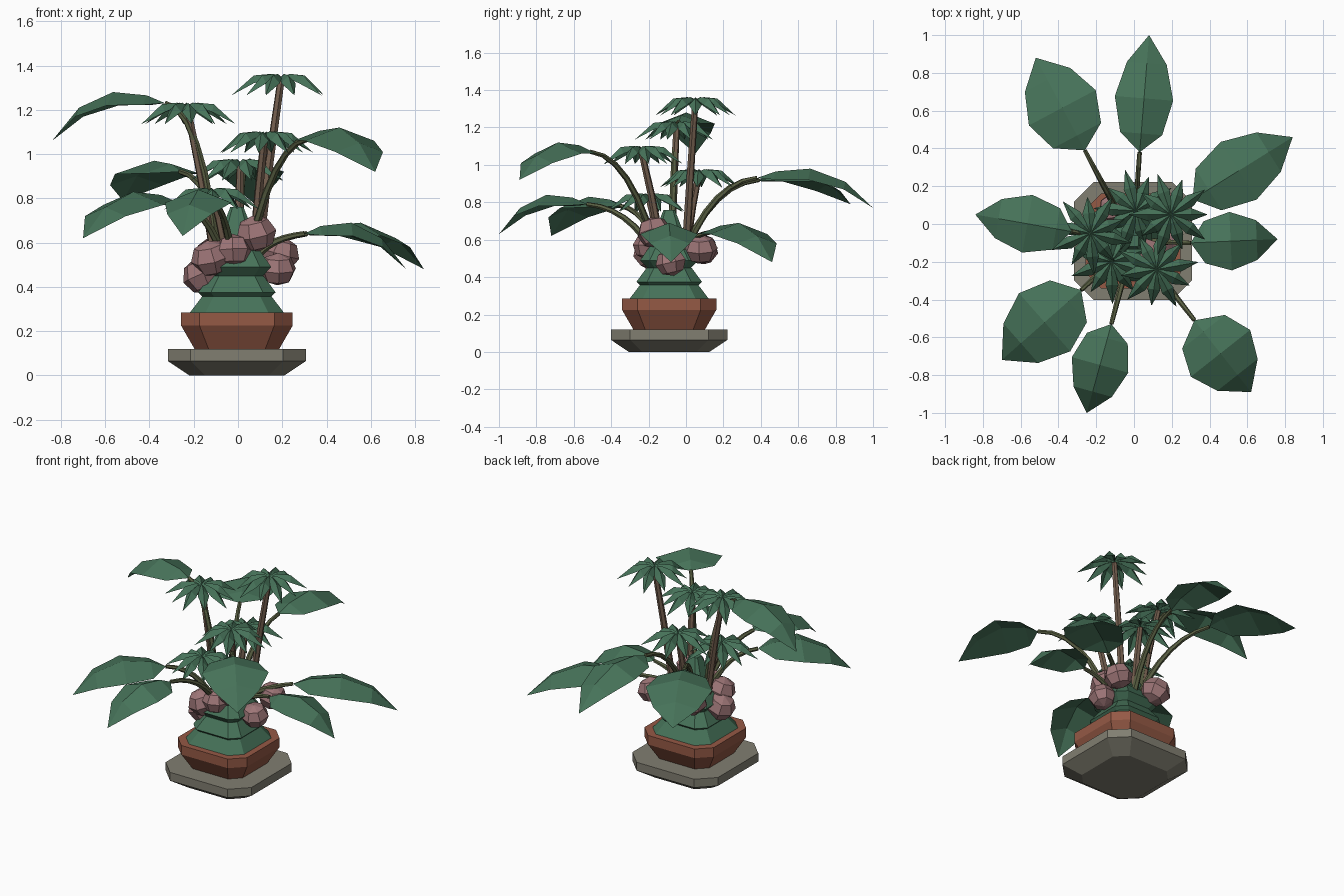
import bpy, bmesh, math, random
from mathutils import Vector, Matrix

if "Cube" in bpy.data.objects:
    bpy.data.objects.remove(bpy.data.objects["Cube"])
random.seed(4)

def mat(name, col):
    m = bpy.data.materials.new(name)
    m.diffuse_color = (*col, 1)
    m.use_nodes = True
    m.node_tree.nodes["Principled BSDF"].inputs["Base Color"].default_value = m.diffuse_color
    return m

GREEN = mat("leaf green", (0.062, 0.17, 0.10))
CLAY = mat("terracotta", (0.30, 0.10, 0.06))
STONE = mat("grey stone", (0.22, 0.21, 0.165))
PINK = mat("dusty pink", (0.34, 0.18, 0.185))
WOOD = mat("brown stalk", (0.17, 0.11, 0.075))
STEM = mat("olive stem", (0.10, 0.115, 0.055))
CX, CY = -0.005, -0.09

def finish(name, bm, material, closed=True):
    if closed:
        bmesh.ops.recalc_face_normals(bm, faces=bm.faces)
    me = bpy.data.meshes.new(name)
    bm.to_mesh(me)
    bm.free()
    me.materials.append(material)
    ob = bpy.data.objects.new(name, me)
    bpy.context.collection.objects.link(ob)
    return ob

def loft(bm, rings):
    """Bridge rings of points into a closed, capped solid."""
    vs = [[bm.verts.new(p) for p in r] for r in rings]
    n = len(vs[0])
    for a, b in zip(vs, vs[1:]):
        for i in range(n):
            j = (i + 1) % n
            bm.faces.new((a[i], a[j], b[j], b[i]))
    bm.faces.new(vs[0][::-1])
    bm.faces.new(vs[-1])

def octagon(h, z):
    c = h * 0.67
    pts = [(h, -c), (h, c), (c, h), (-c, h), (-h, c), (-h, -c), (-c, -h), (c, -h)]
    return [(CX + x, CY + y, z) for x, y in pts]

def octagon_solid(name, profile, material):
    bm = bmesh.new()
    loft(bm, [octagon(h, z) for h, z in profile])
    return finish(name, bm, material)

def tube(bm, pts, r0, r1, sides=6):
    rings = []
    for i, p in enumerate(pts):
        d = (pts[min(i + 1, len(pts) - 1)] - pts[max(i - 1, 0)]).normalized()
        u = d.cross(Vector((0.3, 0.9, 0.1))).normalized()
        v = d.cross(u)
        r = r0 + (r1 - r0) * i / (len(pts) - 1)
        rings.append([p + r * (u * math.cos(a) + v * math.sin(a))
                      for a in (math.tau * k / sides for k in range(sides))])
    loft(bm, rings)

def blade(bm, base, tip, half, rows, drop):
    """Folded leaf; rows are (along, width factor, midrib height over base)."""
    d = Vector((tip.x - base.x, tip.y - base.y, 0))
    n = Vector((-d.y, d.x, 0)).normalized()
    def mid(t, h):
        return Vector((base.x + d.x * t, base.y + d.y * t, base.z + h))
    start, end = bm.verts.new(base), bm.verts.new(tip)
    prev = None
    for t, w, h in rows:
        m = mid(t, h)
        low = Vector((0, 0, drop * w))
        cur = [bm.verts.new(q) for q in (m + n * half * w - low, m, m - n * half * w - low)]
        for k in (0, 1):
            if prev:
                bm.faces.new((prev[k], prev[k + 1], cur[k + 1], cur[k]))
            else:
                bm.faces.new((start, cur[k + 1], cur[k]))
        prev = cur
    for k in (0, 1):
        bm.faces.new((prev[k], prev[k + 1], end))

# Saucer, pot and tiered moss mound
octagon_solid("saucer", [(0.215, 0.0), (0.312, 0.065), (0.312, 0.12)], STONE)
octagon_solid("pot", [(0.18, 0.10), (0.252, 0.225), (0.252, 0.285), (0.22, 0.285)], CLAY)
tiers = [(0.215, 0.28, 0.135, 0.385), (0.175, 0.375, 0.12, 0.45),
         (0.155, 0.49, 0.10, 0.57), (0.10, 0.58, 0.03, 0.76)]
for i, (h0, z0, h1, z1) in enumerate(tiers):
    octagon_solid(f"moss_tier_{i + 1}", [(h0 * 0.7, z0 - 0.05 if i else z0), (h0, z0), (h1, z1)], GREEN)

# Pink faceted fruits around the mound: centre, radius
for i, (x, y, z, r) in enumerate([
        (-0.16, -0.13, 0.455, 0.095), (-0.12, -0.19, 0.53, 0.095), (-0.02, -0.2, 0.565, 0.085),
        (0.08, -0.17, 0.64, 0.095), (0.19, 0.08, 0.55, 0.09), (0.18, -0.08, 0.48, 0.085),
        (-0.1, 0.08, 0.55, 0.095)]):
    bm = bmesh.new()
    bmesh.ops.create_uvsphere(bm, u_segments=7, v_segments=4, radius=r)
    turn = Matrix.Rotation(random.uniform(0, 6), 4, 'Z') @ Matrix.Rotation(random.uniform(-.5, .5), 4, 'X')
    bmesh.ops.transform(bm, verts=bm.verts,
                        matrix=Matrix.Translation((x, y, z)) @ turn @ Matrix.Diagonal((1, 1, 0.88, 1)))
    finish(f"fruit_{i + 1}", bm, PINK)

# Broad leaves on arching stems: leaf base, leaf tip, half width
leaves = [((-0.26, 0.39, 0.92), (-0.52, 0.88, 0.79), 0.20),
          ((0.03, 0.38, 0.93), (0.08, 1.0, 0.77), 0.155),
          ((0.31, 0.13, 0.64), (0.84, 0.46, 0.48), 0.18),
          ((0.30, -0.10, 0.64), (0.76, -0.08, 0.48), 0.155),
          ((0.32, -0.51, 1.07), (0.62, -0.89, 0.92), 0.20),
          ((-0.12, -0.53, 0.79), (-0.25, -1.0, 0.63), 0.155),
          ((-0.28, -0.35, 0.78), (-0.70, -0.72, 0.62), 0.205),
          ((-0.33, -0.04, 1.23), (-0.84, 0.05, 1.06), 0.155)]
ROWS = [(0.16, 0.72, 0.035), (0.46, 1.0, 0.05), (0.76, 0.68, -0.02)]
centre = Vector((CX, CY, 0))
for i, (b, t, half) in enumerate(leaves):
    b, t = Vector(b), Vector(t)
    bm = bmesh.new()
    blade(bm, b, t, half, ROWS, 0.06)
    finish(f"broad_leaf_{i + 1}", bm, GREEN, False)
    out = Vector((b.x, b.y, 0)) - centre
    s = centre + out.normalized() * 0.09 + Vector((0, 0, 0.54))
    c = centre + out * 0.5 + Vector((0, 0, b.z - 0.02))
    pts = [s * (1 - u) ** 2 + c * 2 * u * (1 - u) + b * u * u for u in (k / 6 for k in range(7))]
    bm = bmesh.new()
    tube(bm, pts, 0.02, 0.012)
    finish(f"leaf_stem_{i + 1}", bm, STEM)

# Small star-shaped crowns on brown stalks: stalk foot, crown top
crowns = [((0.09, 0.0, 0.55), (0.195, 0.05, 1.35)),
          ((-0.10, -0.08, 0.52), (-0.23, -0.05, 1.22)),
          ((0.07, -0.13, 0.55), (0.12, -0.24, 1.09)),
          ((0.0, 0.0, 0.55), (0.01, 0.07, 0.965)),
          ((-0.05, -0.14, 0.55), (-0.12, -0.20, 0.835))]
for i, (f, top) in enumerate(crowns):
    f, top = Vector(f), Vector(top)
    bm = bmesh.new()
    tube(bm, [f, f.lerp(top, 0.5) + Vector((0, 0, 0.02)), top - Vector((0, 0, 0.01))], 0.023, 0.017)
    finish(f"crown_stalk_{i + 1}", bm, WOOD)
    bm = bmesh.new()
    for k in range(10):
        a = math.tau * k / 10 + i * 0.4
        r = 0.225 if k % 2 else 0.195
        tip = top + Vector((r * math.cos(a), r * math.sin(a), -0.085))
        blade(bm, top, tip, 0.034, [(0.22, 0.55, 0.012), (0.55, 1.0, 0.005)], 0.035)
    finish(f"star_crown_{i + 1}", bm, GREEN, False)
